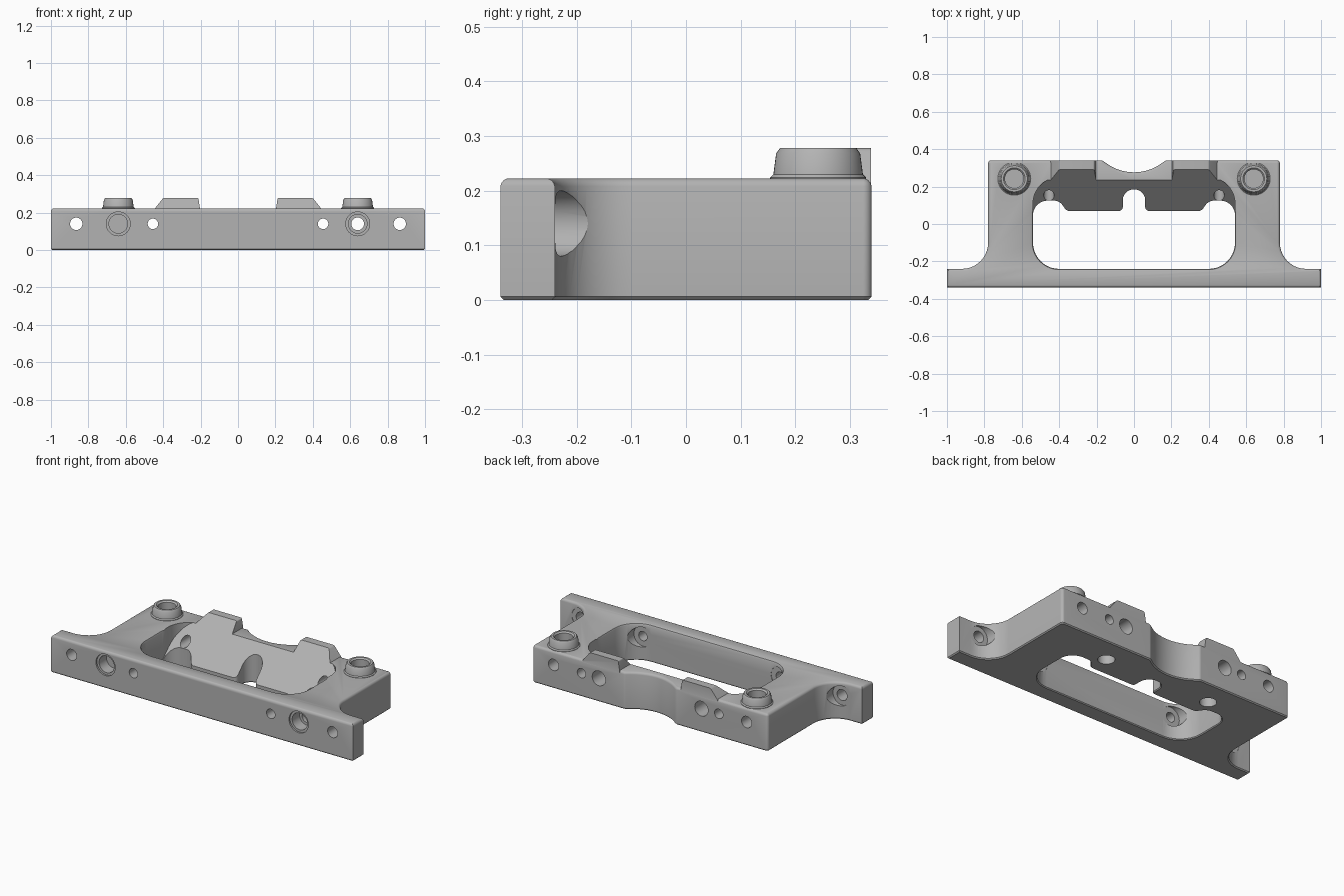
import bpy, bmesh, math
from mathutils import Matrix, Vector

if "Cube" in bpy.data.objects:
    bpy.data.objects.remove(bpy.data.objects["Cube"], do_unlink=True)

grey = bpy.data.materials.new("machined grey")
grey.use_nodes = True
grey.diffuse_color = (0.45, 0.45, 0.45, 1)
grey.node_tree.nodes["Principled BSDF"].inputs["Base Color"].default_value = (0.45, 0.45, 0.45, 1)

HEIGHT = 0.222
HOLE_Z = 0.14
SLOPE = 0.013          # ramp plane: z = y - SLOPE


def mirrored(half):
    """Close a right-hand corner list with its mirror image."""
    return half + [(-x, y, r) for x, y, r in reversed(half) if x > 0]


def rounded(corners, steps=10):
    """Counter-clockwise outline whose corners (x, y, radius) are filleted."""
    out = []
    for i, (x, y, r) in enumerate(corners):
        p = Vector((x, y))
        a = (Vector(corners[i - 1][:2]) - p).normalized()
        b = (Vector(corners[(i + 1) % len(corners)][:2]) - p).normalized()
        if r == 0:
            out.append(p)
            continue
        half = a.angle(b) / 2
        centre = p + (a + b).normalized() * (r / math.sin(half))
        start = p + a * (r / math.tan(half)) - centre
        turn = math.copysign(math.pi - 2 * half, a.y * b.x - a.x * b.y)
        for k in range(steps + 1):
            t = turn * k / steps
            c, s = math.cos(t), math.sin(t)
            out.append(centre + Vector((c * start.x - s * start.y, s * start.x + c * start.y)))
    return out


def circle(r, n=32):
    return [Vector((r * math.cos(math.tau * k / n), r * math.sin(math.tau * k / n))) for k in range(n)]


def offset(pts, d):
    """Push an outline outward by d."""
    out = []
    for i, p in enumerate(pts):
        a = (p - pts[i - 1]).normalized()
        b = (pts[(i + 1) % len(pts)] - p).normalized()
        na, nb = Vector((a.y, -a.x)), Vector((b.y, -b.x))
        out.append(p + (na + nb) * (d / (1 + na.dot(nb))))
    return out


def prism(name, pts, levels, matrix=Matrix(), bend=None):
    """Stack an outline at (height, offset) levels into a closed solid."""
    bm = bmesh.new()
    rings = [[bm.verts.new((p.x, p.y, z)) for p in offset(pts, d)] for z, d in levels]
    bm.faces.new(reversed(rings[0]))
    bm.faces.new(rings[-1])
    for low, high in zip(rings, rings[1:]):
        for i in range(len(pts)):
            bm.faces.new((low[i - 1], low[i], high[i], high[i - 1]))
    bm.transform(matrix)
    if bend:
        for v in rings[0]:
            bend(v.co)
    mesh = bpy.data.meshes.new(name)
    bm.to_mesh(mesh)
    bm.free()
    mesh.materials.append(grey)
    ob = bpy.data.objects.new(name, mesh)
    bpy.context.collection.objects.link(ob)
    return ob


def combine(tool, operation):
    bpy.context.view_layer.objects.active = frame
    mod = frame.modifiers.new("combine", "BOOLEAN")
    mod.object, mod.operation, mod.solver = tool, operation, "EXACT"
    bpy.ops.object.modifier_apply(modifier=mod.name)
    bpy.data.objects.remove(tool, do_unlink=True)


def bore(x, r, y0, y1):
    """Round hole along y."""
    turn = Matrix.Translation((x, 0, HOLE_Z)) @ Matrix.Rotation(-math.pi / 2, 4, "X")
    combine(prism("bore", circle(r), [(y0, 0), (y1, 0)], turn), "DIFFERENCE")


# Frame body with filleted feet and a scooped rear edge
outline = rounded(mirrored([
    (1, -0.34, 0), (1, -0.24, 0), (0.78, -0.24, 0.14), (0.78, 0.34, 0.016),
    (0.17, 0.34, 0.025), (0, 0.221, 0.25)]))
frame = prism("mounting_frame", outline, [
    (0, -0.006), (0.006, 0), (0.208, 0), (0.214, -0.002), (0.219, -0.006), (HEIGHT, -0.012)])

# Central window with side pockets and a centre notch
window = rounded(mirrored([
    (0.54, -0.24, 0.14), (0.54, 0.125, 0.078), (0.40, 0.125, 0.055),
    (0.36, 0.07, 0.03), (0.06, 0.07, 0.02), (0.06, 0.185, 0.058)]))
combine(prism("window", window, [
    (-0.02, 0.005), (0, 0.005), (0.005, 0), (0.21, 0), (0.218, 0.004), (HEIGHT, 0.011), (0.3, 0.011)]),
    "DIFFERENCE")


# Sloping ramp on the rear beam
def to_ramp(co):
    co.z = co.y - SLOPE


ramp = rounded(mirrored([(0.54, 0.03, 0), (0.54, 0.25, 0.14)]))
combine(prism("ramp", ramp, [(0, 0), (0.35, 0)], bend=to_ramp), "DIFFERENCE")


# Raised rear tabs, their fronts continuing the ramp
def to_tab_front(co):
    co.y = co.z + SLOPE


upright = Matrix.Rotation(-math.pi / 2, 4, "X")
for side in (-1, 1):
    corners = [(0.2, -0.2, 0), (0.455, -0.2, 0), (0.445, -0.222, 0.02),
               (0.40, -0.278, 0.015), (0.212, -0.278, 0.008)]
    corners = [(side * x, y, r) for x, y, r in corners]
    tab = rounded(corners if side < 0 else corners[::-1], 4)
    combine(prism("tab", tab, [(0.2, 0), (0.339, 0)], upright, to_tab_front), "UNION")

# Bosses with a blind socket
for side in (-1, 1):
    place = Matrix.Translation((side * 0.64, 0.242, 0))
    combine(prism("boss", circle(0.088, 48), [
        (0.2, 0), (0.224, 0), (0.23, -0.006), (0.268, -0.011), (0.278, -0.018)], place), "UNION")
    combine(prism("socket", circle(0.05, 48), [
        (0.195, 0), (0.27, 0), (0.278, 0.008), (0.3, 0.008)], place), "DIFFERENCE")

# Drilled holes, counterbores and spot faces
for side in (-1, 1):
    bore(side * 0.865, 0.033, -0.36, -0.2)
    bore(side * 0.865, 0.06, -0.242, -0.05)
    bore(side * 0.64, 0.034, -0.36, 0.36)
    bore(side * 0.64, 0.05, -0.36, -0.26)
    bore(side * 0.64, 0.064, -0.36, -0.33)
    bore(side * 0.455, 0.028, -0.36, 0.36)
    bore(side * 0.455, 0.06, -0.242, -0.05)
    bore(side * 0.34, 0.044, 0.23, 0.36)
    place = Matrix.Translation((side * 0.35, 0.19, 0))
    combine(prism("underside_hole", circle(0.046), [(-0.02, 0), (0.1, 0)], place), "DIFFERENCE")

bpy.ops.object.select_all(action="DESELECT")
frame.select_set(True)
bpy.context.view_layer.objects.active = frame
bpy.ops.object.shade_smooth_by_angle(angle=math.radians(30))
